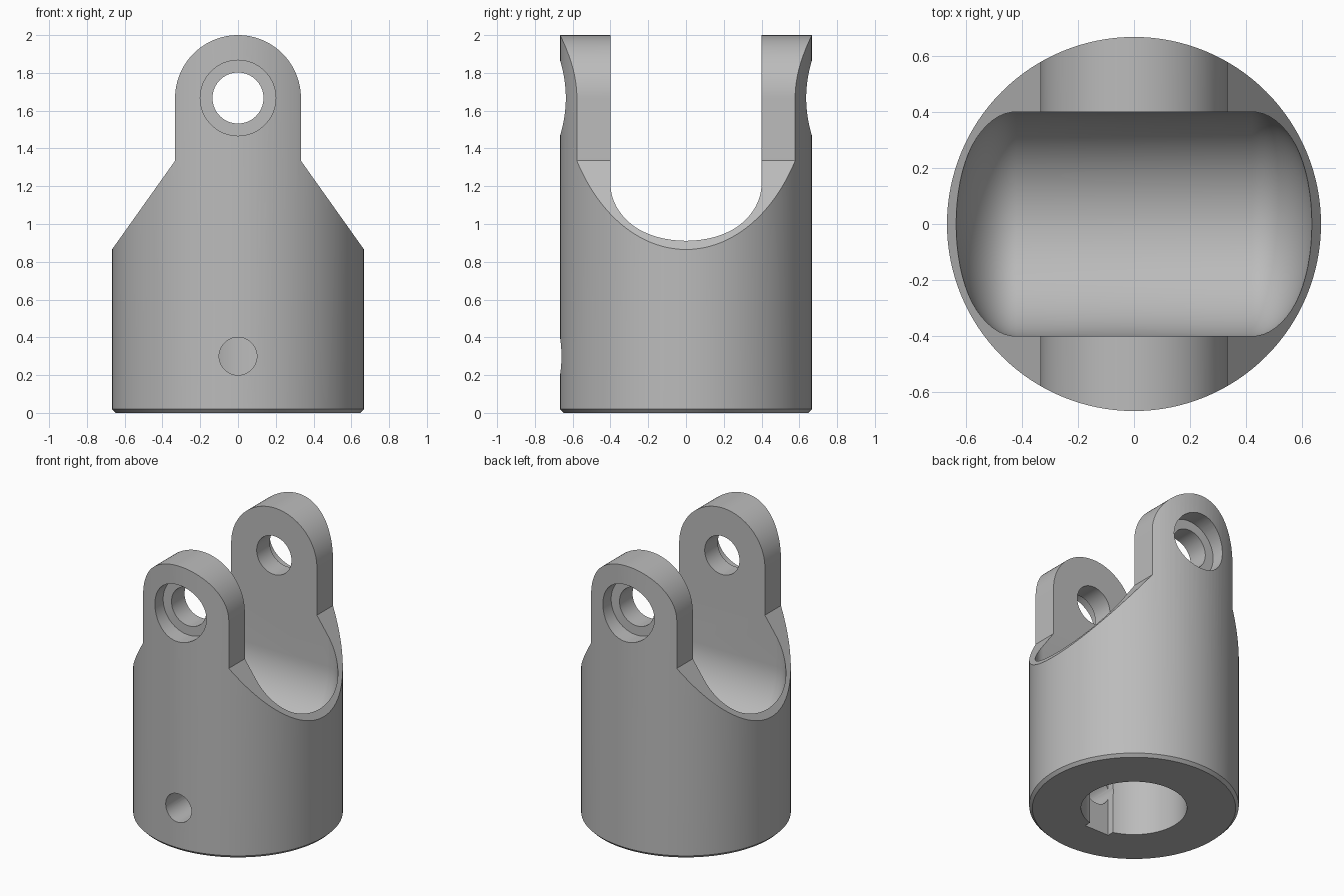
import bpy, bmesh, math
from mathutils import Matrix, Vector

if "Cube" in bpy.data.objects:
    bpy.data.objects.remove(bpy.data.objects["Cube"], do_unlink=True)

R = 0.667          # body radius
EAR_Z = 1.667      # pin axis height
EAR_R = 0.333      # ear half width
SLOT = 0.4         # half gap between the ears

steel = bpy.data.materials.new("plain_grey")
steel.use_nodes = True
grey = (0.5, 0.5, 0.5, 1)
steel.diffuse_color = grey
steel.node_tree.nodes["Principled BSDF"].inputs["Base Color"].default_value = grey


def make(name, bm):
    bmesh.ops.recalc_face_normals(bm, faces=bm.faces)
    mesh = bpy.data.meshes.new(name)
    bm.to_mesh(mesh)
    bm.free()
    ob = bpy.data.objects.new(name, mesh)
    bpy.context.collection.objects.link(ob)
    mesh.materials.append(steel)
    return ob


def loft(name, rings):
    """Skin a stack of closed rings and cap both ends."""
    bm = bmesh.new()
    loops = [[bm.verts.new(p) for p in ring] for ring in rings]
    for a, b in zip(loops, loops[1:]):
        for i in range(len(a)):
            j = (i + 1) % len(a)
            bm.faces.new((a[i], a[j], b[j], b[i]))
    bm.faces.new(loops[0])
    bm.faces.new(loops[-1])
    return make(name, bm)


def circle(r, z, n=128):
    return [(r * math.cos(2 * math.pi * i / n), r * math.sin(2 * math.pi * i / n), z)
            for i in range(n)]


def rod(name, r, y0, y1, z, n=64):
    """Cylinder along the y axis."""
    return loft(name, [[(x, y, z + h) for x, h, _ in circle(r, 0, n)] for y in (y0, y1)])


def boolean(ob, tool, operation):
    mod = ob.modifiers.new(tool.name, "BOOLEAN")
    mod.operation = operation
    mod.solver = "EXACT"
    mod.object = tool
    bpy.context.view_layer.objects.active = ob
    bpy.ops.object.modifier_apply(modifier=mod.name)
    bpy.data.objects.remove(tool, do_unlink=True)


# Round body with a small chamfer at the foot
body = loft("yoke_body", [circle(R - 0.02, 0), circle(R, 0.02), circle(R, 2.1)])

# Front outline: straight barrel, tapered shoulders, round-topped ears
shoulder = [(-0.8, -0.1), (0.8, -0.1), (0.8, 0.678), (EAR_R, 1.335)]
arc = [(EAR_R * math.cos(math.pi * i / 48), EAR_Z + EAR_R * math.sin(math.pi * i / 48))
       for i in range(49)]
outline = shoulder + arc + [(-x, z) for x, z in reversed(shoulder[2:])]
boolean(body, loft("outline", [[(x, y, z) for x, z in outline] for y in (-1, 1)]), "INTERSECT")


# Fork pocket: long slot with rounded ends and a full-round floor
def pocket_ring(scale, z, n=32):
    ring = []
    for side in (1, -1):
        for i in range(n + 1):
            a = math.pi * (i / n - 0.5)
            ring.append((side * (0.42 + 0.22 * scale * math.cos(a)),
                         side * SLOT * scale * math.sin(a), z))
    return ring


floor_z = 1.0
rings = [pocket_ring(1, 2.3)]
for k in range(20):
    t = math.pi / 2 * k / 20
    rings.append(pocket_ring(math.cos(t), floor_z - SLOT * math.sin(t)))
rings.append(pocket_ring(0.02, floor_z - SLOT))
boolean(body, loft("pocket", rings), "DIFFERENCE")

# Pin holes with counterbores on the outer faces of the ears
boolean(body, rod("pin_hole", 0.135, -1, 1, EAR_Z), "DIFFERENCE")
for s in (-1, 1):
    boolean(body, rod("counterbore", 0.2, s * 0.545, s, EAR_Z), "DIFFERENCE")

# Shaft bore, keyway and set screw hole
boolean(body, loft("shaft_bore", [circle(0.337, -0.1), circle(0.337, 0.5)]), "DIFFERENCE")
key = bmesh.new()
bmesh.ops.create_cube(key, size=1, matrix=Matrix.Translation(Vector((0, -0.27, 0.2)))
                      @ Matrix.Diagonal((0.19, 0.2, 0.6, 1)))
boolean(body, make("keyway", key), "DIFFERENCE")
boolean(body, rod("screw_hole", 0.1, -1, -0.2, 0.3), "DIFFERENCE")

# Smooth shading with crisp machined edges
bpy.ops.object.select_all(action="DESELECT")
body.select_set(True)
bpy.context.view_layer.objects.active = body
bpy.ops.object.shade_smooth_by_angle(angle=math.radians(25))
